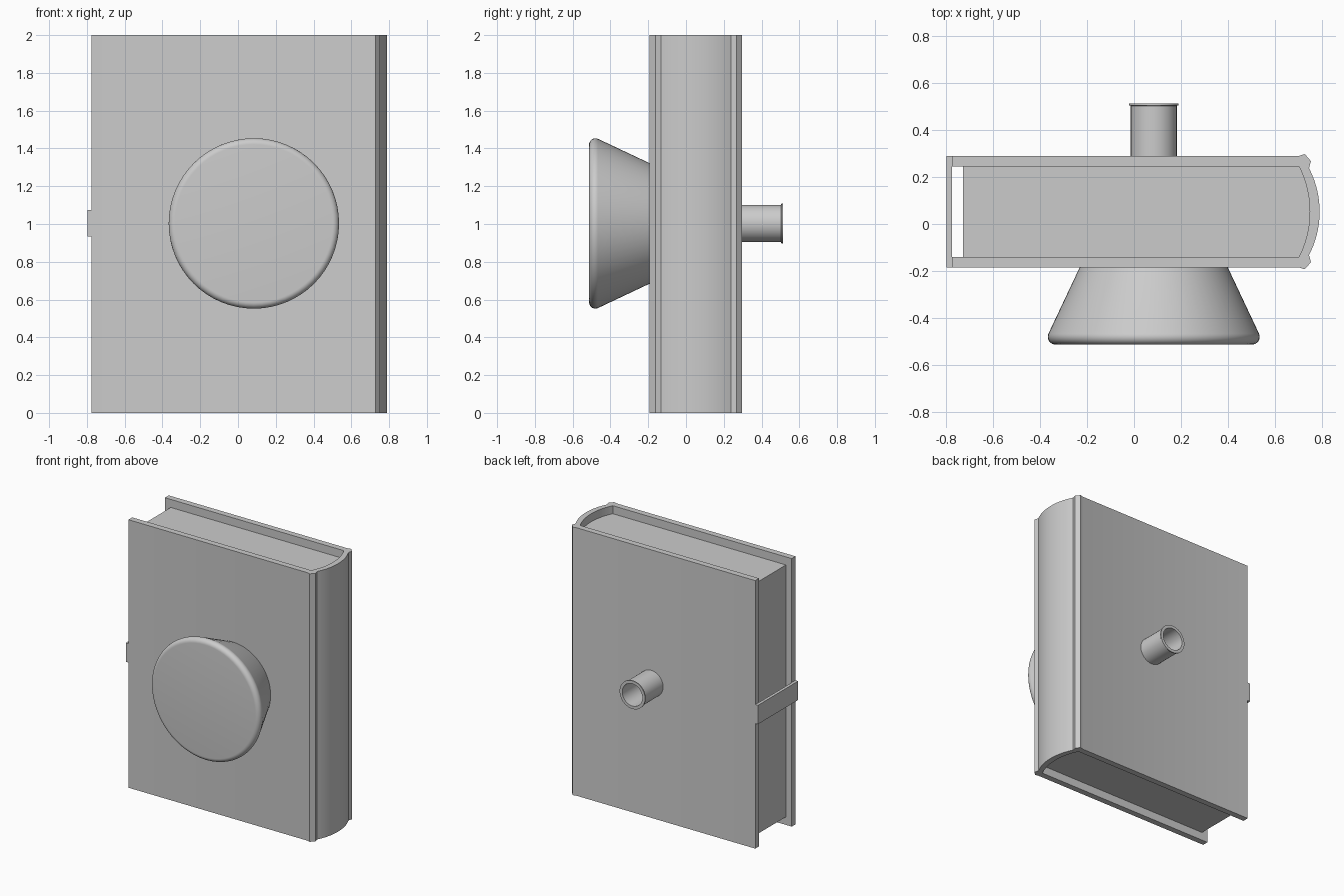
import bpy
import bmesh
import math
from mathutils import Matrix

default = bpy.data.objects.get("Cube")
if default:
    bpy.data.objects.remove(default, do_unlink=True)

grey = bpy.data.materials.new("plain grey")
grey.use_nodes = True
colour = (0.6, 0.6, 0.6, 1)
grey.diffuse_color = colour
grey.node_tree.nodes["Principled BSDF"].inputs["Base Color"].default_value = colour

MID_Y = 0.0525    # centre of the book's thickness
HALF = 0.2375     # half thickness over the covers
INNER = 0.1925    # half thickness of the pages
FORE = -0.775     # free edge of the covers
BACK = 0.702      # bound edge of the pages
RECESS = 0.06     # pages stop short of the covers


def finish(name, bm, smooth=False):
    bmesh.ops.recalc_face_normals(bm, faces=bm.faces)
    mesh = bpy.data.meshes.new(name)
    bm.to_mesh(mesh)
    bm.free()
    obj = bpy.data.objects.new(name, mesh)
    bpy.context.collection.objects.link(obj)
    mesh.materials.append(grey)
    if smooth:
        bpy.ops.object.select_all(action='DESELECT')
        obj.select_set(True)
        bpy.context.view_layer.objects.active = obj
        bpy.ops.object.shade_smooth_by_angle(angle=math.radians(25))
    return obj


def prism(name, outline, bottom, top, smooth=False):
    """Extrude a plan outline upwards."""
    bm = bmesh.new()
    face = bm.faces.new([bm.verts.new((x, y + MID_Y, bottom)) for x, y in outline])
    new = bmesh.ops.extrude_face_region(bm, geom=[face])["geom"]
    bmesh.ops.translate(bm, vec=(0, 0, top - bottom),
                        verts=[v for v in new if isinstance(v, bmesh.types.BMVert)])
    return finish(name, bm, smooth)


def lathe(name, profile, steps=64):
    """Spin (radius, y) points about the front-to-back axis."""
    bm = bmesh.new()
    verts = [bm.verts.new((r, y, 0)) for r, y in profile]
    edges = [bm.edges.new(pair) for pair in zip(verts, verts[1:])]
    bmesh.ops.spin(bm, geom=verts + edges, cent=(0, 0, 0), axis=(0, 1, 0),
                   angle=math.tau, steps=steps)
    bmesh.ops.remove_doubles(bm, verts=bm.verts, dist=0.0001)
    bmesh.ops.transform(bm, matrix=Matrix.Translation((0.084, 0, 1.003)), verts=bm.verts)
    return finish(name, bm, True)


def arc(edge_x, peak_x, half, n=20):
    """Shallow bulge running from +half to -half."""
    sag = peak_x - edge_x
    radius = (half * half + sag * sag) / (2 * sag)
    span = math.asin(half / radius)
    angles = [span * (1 - 2 * i / n) for i in range(n + 1)]
    return [(peak_x - radius + radius * math.cos(a), radius * math.sin(a)) for a in angles]


def rectangle(x0, x1, half):
    return [(x0, -half), (x1, -half), (x1, half), (x0, half)]


# Covers, ridged hinges and rounded spine in one wrapped shell
hinge = [(FORE, HALF), (BACK, HALF), (0.727, 0.245), (0.753, 0.215)]
mirrored = [(x, -y) for x, y in reversed(hinge)]
inside = arc(BACK, 0.748, INNER)
shell = (hinge + arc(0.745, 0.79, 0.185) + mirrored
         + [(FORE, -INNER)] + inside[::-1] + [(FORE, INNER)])
prism("cover_and_spine", shell, 0, 2, True)

# Pages and the lining behind them
prism("page_block", rectangle(-0.727, BACK, INNER), RECESS, 2 - RECESS)
prism("spine_lining", inside, RECESS, 2 - RECESS)

# Clasp strap over the free edges
prism("clasp_strap", rectangle(-0.797, FORE, HALF), 0.934, 1.075)

# Flared knob on the front cover with a rounded rim
rim = [(0.418 + 0.033 * math.cos(a), -0.480 + 0.033 * math.sin(a))
       for a in [math.radians(25 - 115 * i / 10) for i in range(11)]]
lathe("front_knob", [(0, -0.18), (0.313, -0.18)] + rim + [(0, -0.513)])

# Open tube with a small lip on the back cover
lathe("back_tube", [(0.098, 0.285), (0.098, 0.503), (0.105, 0.505),
                    (0.105, 0.513), (0.083, 0.513), (0.083, 0.285)])
